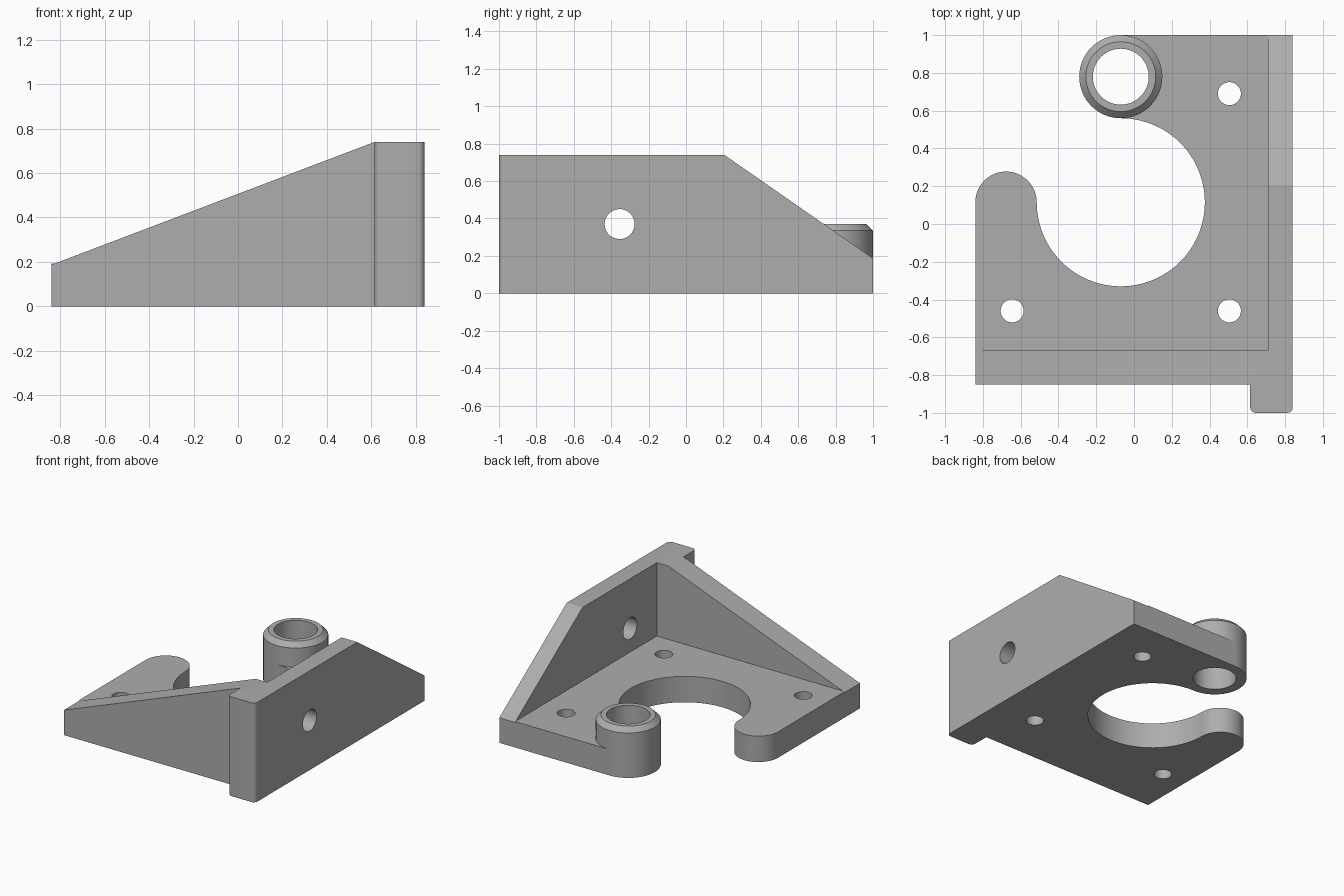
import bpy
import bmesh
from math import cos, sin, radians, pi
from mathutils import Vector, Matrix

cube = bpy.data.objects.get("Cube")
if cube:
    bpy.data.objects.remove(cube, do_unlink=True)

grey = bpy.data.materials.new("plain grey")
grey.use_nodes = True
grey.diffuse_color = (0.42, 0.42, 0.42, 1)
for node in grey.node_tree.nodes:
    if node.type == "BSDF_PRINCIPLED":
        node.inputs["Base Color"].default_value = grey.diffuse_color


def make_object(name, bm):
    bmesh.ops.recalc_face_normals(bm, faces=bm.faces)
    mesh = bpy.data.meshes.new(name)
    bm.to_mesh(mesh)
    bm.free()
    mesh.materials.append(grey)
    obj = bpy.data.objects.new(name, mesh)
    bpy.context.collection.objects.link(obj)
    return obj


def prism(name, points, depth):
    """Extrude a closed outline along the depth vector."""
    bm = bmesh.new()
    face = bm.faces.new([bm.verts.new(p) for p in points])
    out = bmesh.ops.extrude_face_region(bm, geom=[face], use_keep_orig=True)
    moved = [v for v in out["geom"] if isinstance(v, bmesh.types.BMVert)]
    bmesh.ops.translate(bm, verts=moved, vec=Vector(depth))
    return make_object(name, bm)


def arc(cx, cy, r, start, end, steps):
    angles = [radians(start + (end - start) * i / steps) for i in range(steps + 1)]
    return [(cx + r * cos(a), cy + r * sin(a), 0) for a in angles]


def activate(obj):
    bpy.ops.object.select_all(action="DESELECT")
    obj.select_set(True)
    bpy.context.view_layer.objects.active = obj


def drill(obj, centre, radius, axis="Z"):
    """Cut a round through hole."""
    turn = Matrix.Rotation(pi / 2, 4, "Y") if axis == "X" else Matrix()
    bm = bmesh.new()
    bmesh.ops.create_cone(bm, cap_ends=True, segments=48, radius1=radius,
                          radius2=radius, depth=1,
                          matrix=Matrix.Translation(centre) @ turn)
    cutter = make_object("hole_cutter", bm)
    cutter.hide_render = True
    mod = obj.modifiers.new("hole", "BOOLEAN")
    mod.operation = "DIFFERENCE"
    mod.solver = "EXACT"
    mod.object = cutter
    activate(obj)
    bpy.ops.object.modifier_apply(modifier=mod.name)
    bpy.data.objects.remove(cutter, do_unlink=True)


LEFT, INNER, RIGHT = -0.84, 0.71, 0.84
FRONT, INNER_Y, BACK = -0.85, -0.67, 1.0
TOP, END, PLATE = 0.74, 0.187, 0.193
BOSS_X, BOSS_Y, BOSS_R = -0.07, 0.78, 0.22

# Mounting plate with the large open round cutout and rounded arm
outline = [(LEFT, INNER_Y, 0), (INNER, INNER_Y, 0), (INNER, BACK, 0)]
outline += arc(BOSS_X, BOSS_Y, BOSS_R, 90, -90, 32)
outline += arc(BOSS_X, 0.115, 0.445, 90, -180, 72)[1:]
outline += arc(-0.6775, 0.115, 0.1625, 0, 180, 32)[1:]
plate = prism("mounting_plate", outline, (0, 0, PLATE))
for x, y in ((0.505, 0.69), (0.505, -0.46), (-0.645, -0.46)):
    drill(plate, (x, y, 0), 0.061)

# Side wall with sloping back end and cross hole
side = [(FRONT, 0), (BACK, 0), (BACK, END), (0.205, TOP), (FRONT, TOP)]
side_wall = prism("side_wall", [(INNER, y, z) for y, z in side], (RIGHT - INNER, 0, 0))
drill(side_wall, (RIGHT, -0.355, 0.37), 0.08, "X")

# Triangular front wall
front = [(LEFT, 0), (INNER, 0), (INNER, TOP), (0.615, TOP), (LEFT, END)]
front_wall = prism("front_wall", [(x, FRONT, z) for x, z in front], (0, INNER_Y - FRONT, 0))

# Corner post with rounded front edges
r = 0.03
post = [(RIGHT, FRONT, 0), (0.615, FRONT, 0)]
post += arc(0.615 + r, -1 + r, r, 180, 270, 8)
post += arc(RIGHT - r, -1 + r, r, 270, 360, 8)
corner_post = prism("corner_post", post, (0, 0, TOP))

# Hollow boss with chamfered rim
bm = bmesh.new()
profile = [(0.148, 0), (BOSS_R, 0), (BOSS_R, 0.335), (0.185, 0.37), (0.148, 0.37)]
rings = [[bm.verts.new((x, y, z)) for x, y, _ in arc(BOSS_X, BOSS_Y, rad, -90, 270, 64)[:-1]]
         for rad, z in profile]
for a, b in zip(rings, rings[1:] + rings[:1]):
    for i in range(64):
        j = (i + 1) % 64
        bm.faces.new((a[i], a[j], b[j], b[i]))
boss = make_object("hollow_boss", bm)

for obj in (plate, side_wall, front_wall, corner_post, boss):
    activate(obj)
    bpy.ops.object.shade_smooth_by_angle(angle=radians(30))
